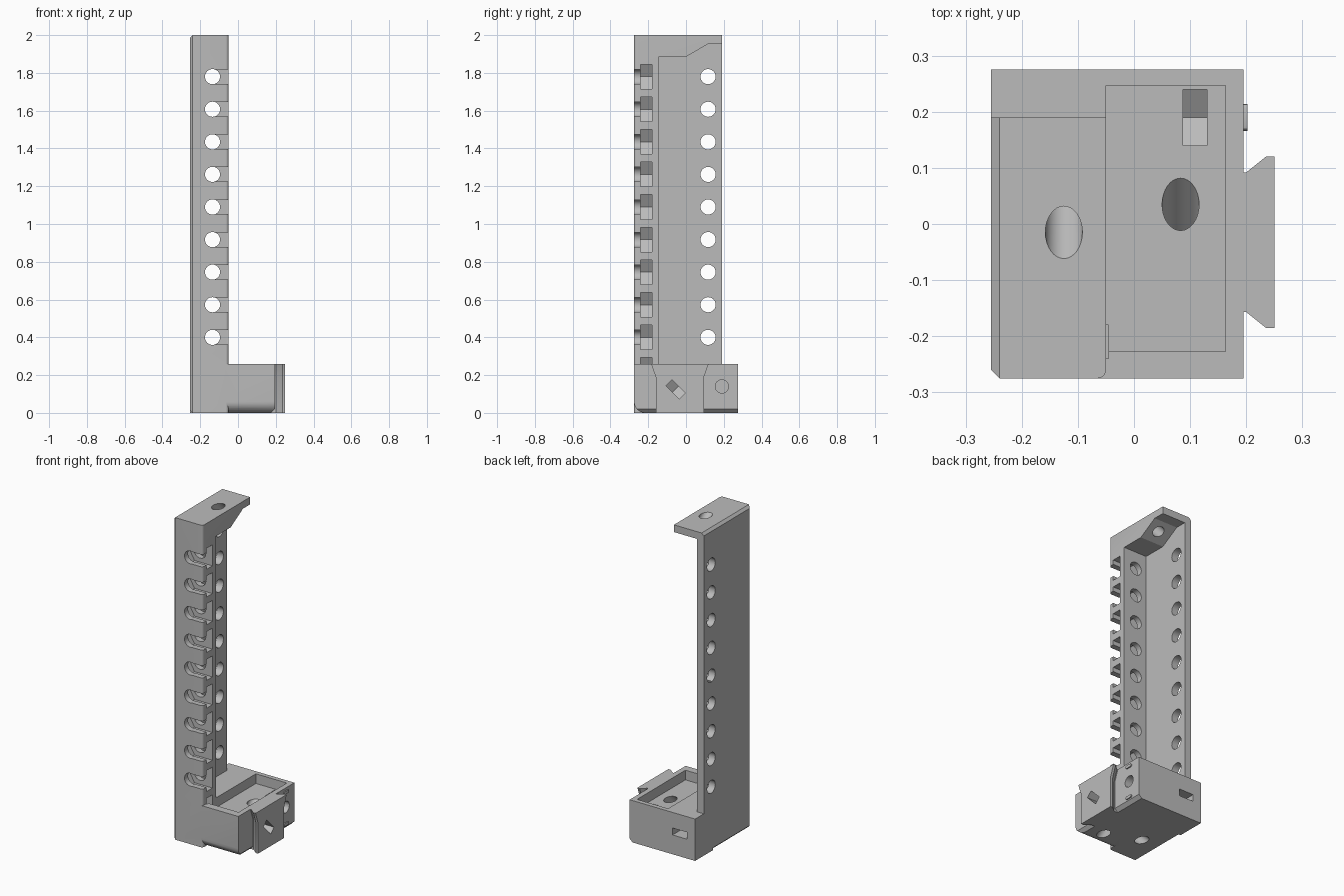
import bpy, bmesh, math
from mathutils import Matrix, Vector

cube = bpy.data.objects.get("Cube")
if cube:
    bpy.data.objects.remove(cube, do_unlink=True)

grey = bpy.data.materials.new("plain_grey")
grey.use_nodes = True
grey.diffuse_color = (0.5, 0.5, 0.5, 1)
grey.node_tree.nodes["Principled BSDF"].inputs["Base Color"].default_value = (0.5, 0.5, 0.5, 1)


def make(name, bm):
    bmesh.ops.recalc_face_normals(bm, faces=bm.faces)
    mesh = bpy.data.meshes.new(name)
    bm.to_mesh(mesh)
    bm.free()
    ob = bpy.data.objects.new(name, mesh)
    bpy.context.collection.objects.link(ob)
    mesh.materials.append(grey)
    return ob


def loft(name, sections):
    bm = bmesh.new()
    rings = [[bm.verts.new(p) for p in s] for s in sections]
    n = len(rings[0])
    for low, high in zip(rings, rings[1:]):
        for i in range(n):
            j = (i + 1) % n
            bm.faces.new((low[i], low[j], high[j], high[i]))
    bm.faces.new(rings[0])
    bm.faces.new(rings[-1])
    return make(name, bm)


def prism(name, pts, axis, a, b):
    place = {"x": lambda u, v, t: (t, u, v),
             "y": lambda u, v, t: (u, t, v),
             "z": lambda u, v, t: (u, v, t)}[axis]
    return loft(name, [[place(u, v, t) for u, v in pts] for t in (a, b)])


def box(name, x0, x1, y0, y1, z0, z1):
    return prism(name, [(x0, y0), (x1, y0), (x1, y1), (x0, y1)], "z", z0, z1)


def rod(name, centre, direction, radius, length):
    bm = bmesh.new()
    turn = Vector(direction).to_track_quat("Z", "Y").to_matrix().to_4x4()
    bmesh.ops.create_cone(bm, cap_ends=True, segments=32, radius1=radius, radius2=radius,
                          depth=length, matrix=Matrix.Translation(centre) @ turn)
    return make(name, bm)


def arc(cx, cy, r, start, end, n=8):
    return [(cx + r * math.cos(math.radians(start + (end - start) * i / n)),
             cy + r * math.sin(math.radians(start + (end - start) * i / n))) for i in range(n + 1)]


def combine(target, tool, operation):
    mod = target.modifiers.new("combine", "BOOLEAN")
    mod.operation = operation
    mod.solver = "EXACT"
    mod.object = tool
    bpy.context.view_layer.objects.active = target
    bpy.ops.object.modifier_apply(modifier=mod.name)
    bpy.data.objects.remove(tool, do_unlink=True)


def cut(target, tool):
    combine(target, tool, "DIFFERENCE")


# Column: front flange, side plate and top cap
outline = [(-0.24, -0.275)] + arc(-0.065, -0.26, 0.015, -90, 0, 5)
outline += [(-0.05, 0.19), (-0.255, 0.19), (-0.255, -0.26)]
body = prism("tower_bracket", outline, "z", 0, 2)
cut(body, prism("inner_space", [(-0.145, 0.26), (0.3, 0.26), (0.3, 1.955), (0.12, 1.955),
                                (0, 1.885), (-0.145, 1.885)], "x", -0.21, 0.1))
for end, s in ((0, 1), (2, -1)):
    cut(body, prism("side_chamfer", [(-0.275, end - s * 0.02), (-0.22, end - s * 0.02),
                                     (-0.275, end + s * 0.035)], "y", -0.4, 0.4))

# Base box with a rounded lower front edge
side = arc(-0.215, 0.06, 0.06, 180, 270) + [(0.275, 0), (0.275, 0.26), (-0.275, 0.26)]
base = prism("base", side, "x", -0.23, 0.195)
cut(base, prism("lower_chamfer", [(0.17, -0.005), (0.2, 0.025), (0.2, -0.005)], "y", -0.5, 0.5))
combine(body, base, "UNION")
combine(body, box("base_corner", -0.255, -0.15, 0.1, 0.275, 0, 0.26), "UNION")

# Dovetail rail, wider near its top
sections = []
for z, shrink in ((0, 0.025), (0.19, 0.025), (0.26, 0)):
    lo, hi = -0.185 + shrink, 0.12 - shrink
    sections.append([(0.15, lo + 0.028, z), (0.2, lo + 0.028, z), (0.235, lo, z), (0.25, lo, z),
                     (0.25, hi, z), (0.235, hi, z), (0.2, hi - 0.028, z), (0.15, hi - 0.028, z)])
combine(body, loft("dovetail", sections), "UNION")

# Tray recess in the base
cut(body, box("tray", -0.05, 0.163, -0.227, 0.247, 0.2, 0.3))

# Row of screw holes, open slots and nut pockets
for i in range(10):
    z = 0.2275 + 0.1725 * i
    edge = 0.05 if i else -0.045
    cut(body, prism("nut_pocket", [(-0.21, z), (-0.1725, z + 0.065), (edge, z + 0.065),
                                   (edge, z - 0.065), (-0.1725, z - 0.065)], "y", -0.24, -0.18))
    if i:
        cut(body, box("screw_slot", -0.135, 0.05, -0.3, -0.2, z - 0.038, z + 0.038))
        cut(body, rod("front_hole", (-0.135, -0.2, z), (0, 1, 0), 0.04, 0.3))
        cut(body, rod("side_hole", (-0.23, 0.117, z), (1, 0, 0), 0.04, 0.2))

# Slanted holes through the cap and the base
cut(body, rod("cap_hole", (-0.125, 0.035, 1.95), (0, 1, -1), 0.033, 0.4))
cut(body, rod("base_hole", (0.083, -0.065, 0.1), (0, 1, 1), 0.033, 0.6))
cut(body, rod("underside_hole", (-0.125, -0.08, 0), (0, 1, -1), 0.033, 0.25))

# Nut slots and screw hole in the base
cut(body, prism("top_nut_slot", [(0.14, 0.3), (0.24, 0.3), (0.24, 0.11), (0.19, 0.08),
                                 (0.14, 0.11)], "x", 0.087, 0.13))
cut(body, prism("back_nut_slot", [(-0.2, 0.3), (-0.1, 0.3), (-0.1, 0.15), (-0.15, 0.12),
                                  (-0.2, 0.15)], "z", 0.12, 0.163))
slot = prism("rail_nut_slot", [(0.3, -0.05), (0.3, 0.05), (0.16, 0.05), (0.13, 0),
                               (0.16, -0.05)], "z", -0.022, 0.022)
slot.data.transform(Matrix.Translation((0, -0.055, 0.125)) @ Matrix.Rotation(-math.pi / 4, 4, "X"))
cut(body, slot)
cut(body, rod("rail_screw_hole", (0.12, 0.19, 0.14), (1, 0, 0), 0.035, 0.24))

# Small latch bumps beside the rail
for z in (0.037, 0.235):
    bump = prism("latch_bump", arc(0.175, z, 0.009, 90, 270, 6) + arc(0.205, z, 0.009, -90, 90, 6),
                 "x", 0.19, 0.202)
    combine(body, bump, "UNION")

# Shading
bpy.ops.object.select_all(action="DESELECT")
body.select_set(True)
bpy.context.view_layer.objects.active = body
bpy.ops.object.shade_smooth_by_angle(angle=math.radians(30))
